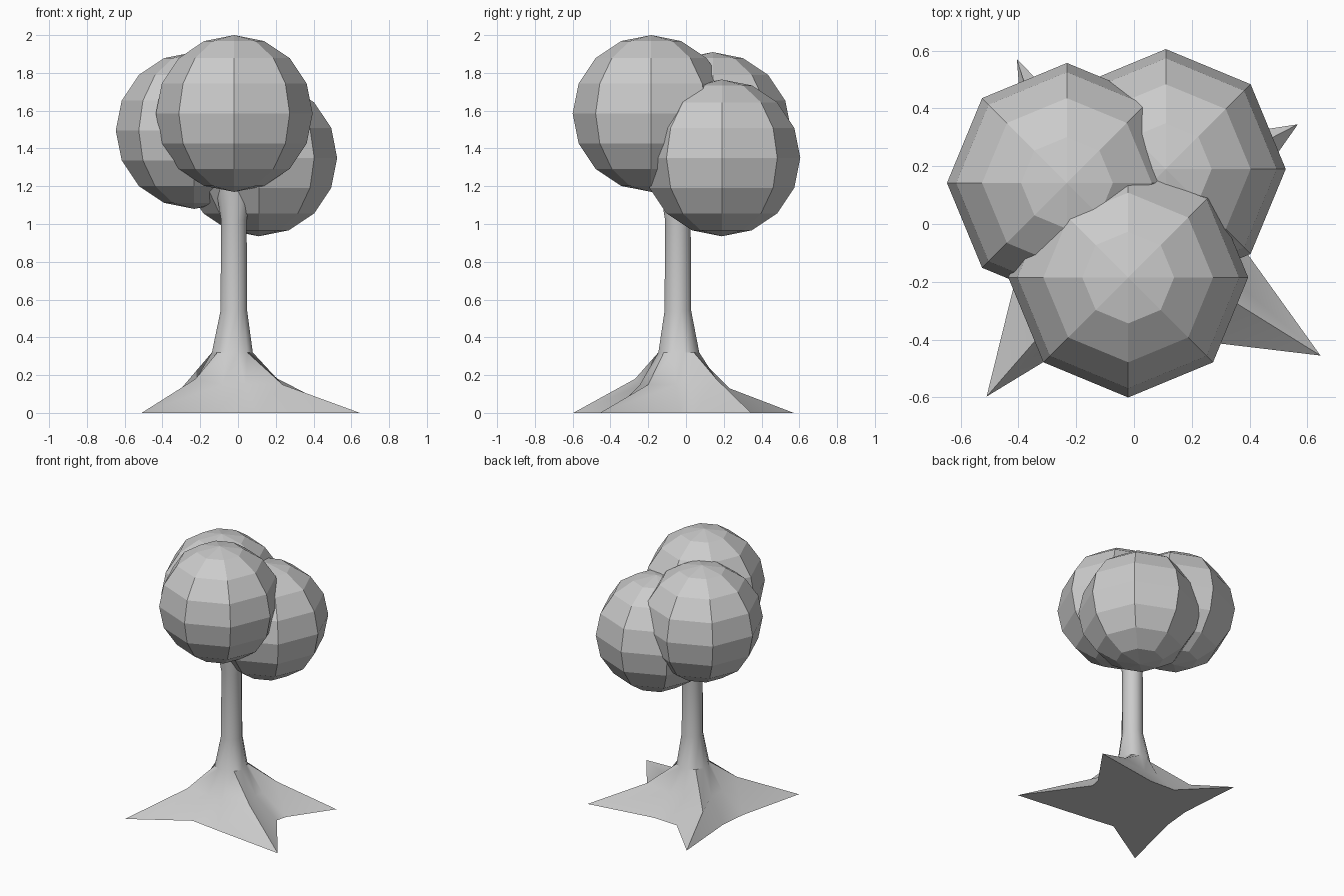
import bpy, bmesh
from math import cos, sin, radians

if "Cube" in bpy.data.objects:
    bpy.data.objects.remove(bpy.data.objects["Cube"])

SIDES = 12


def finish(bm, name):
    bmesh.ops.recalc_face_normals(bm, faces=bm.faces)
    mesh = bpy.data.meshes.new(name)
    bm.to_mesh(mesh)
    bm.free()
    ob = bpy.data.objects.new(name, mesh)
    bpy.context.collection.objects.link(ob)
    return ob


def circle(r, z, cx=-0.022, cy=-0.043):
    return [(cx + r * cos(radians(225 + 30 * i)),
             cy + r * sin(radians(225 + 30 * i)), z) for i in range(SIDES)]


# Root footprint: each pointed tip is followed by two valley points
footprint = [(-0.51, -0.597), (-0.12, -0.36), (0.10, -0.39),
             (0.645, -0.455), (0.34, -0.03), (0.36, 0.05),
             (0.567, 0.345), (0.08, 0.27), (-0.12, 0.28),
             (-0.405, 0.57), (-0.37, 0.10), (-0.39, -0.11)]
# Crest where each root bends up toward the trunk
crests = [(-0.225, -0.27, 0.18), (0.235, -0.20, 0.15),
          (0.21, 0.16, 0.18), (-0.30, 0.23, 0.13)]

base = [(x, y, 0) for x, y in footprint]
collar = circle(0.112, 0.32, -0.03, -0.038)
knee = []
for i in range(SIDES):
    if i % 3 == 0:
        knee.append(crests[i // 3])
    else:
        (x0, y0, _), (x1, y1, _) = base[i], collar[i]
        knee.append((x0 + (x1 - x0) * 0.6, y0 + (y1 - y0) * 0.6, 0.15))

# Trunk with root flare, lofted through rings
rings = [base, knee, collar, circle(0.073, 0.54), circle(0.07, 1.02),
         circle(0.1, 1.2), circle(0.11, 1.32)]
bm = bmesh.new()
loops = [[bm.verts.new(p) for p in ring] for ring in rings]
for a, b in zip(loops, loops[1:]):
    for i in range(SIDES):
        j = (i + 1) % SIDES
        bm.faces.new((a[i], a[j], b[j], b[i]))
bm.faces.new(loops[0][::-1])
bm.faces.new(loops[-1])
trunk = finish(bm, "trunk_and_roots")
bpy.context.view_layer.objects.active = trunk
trunk.select_set(True)
bpy.ops.object.shade_smooth_by_angle(angle=radians(30))
trunk.select_set(False)

# Three faceted foliage balls
for name, centre in (("foliage_front", (-0.02, -0.185, 1.585)),
                     ("foliage_left", (-0.232, 0.142, 1.495)),
                     ("foliage_right", (0.11, 0.19, 1.35))):
    bm = bmesh.new()
    bmesh.ops.create_uvsphere(bm, u_segments=8, v_segments=8, radius=0.415)
    finish(bm, name).location = centre
